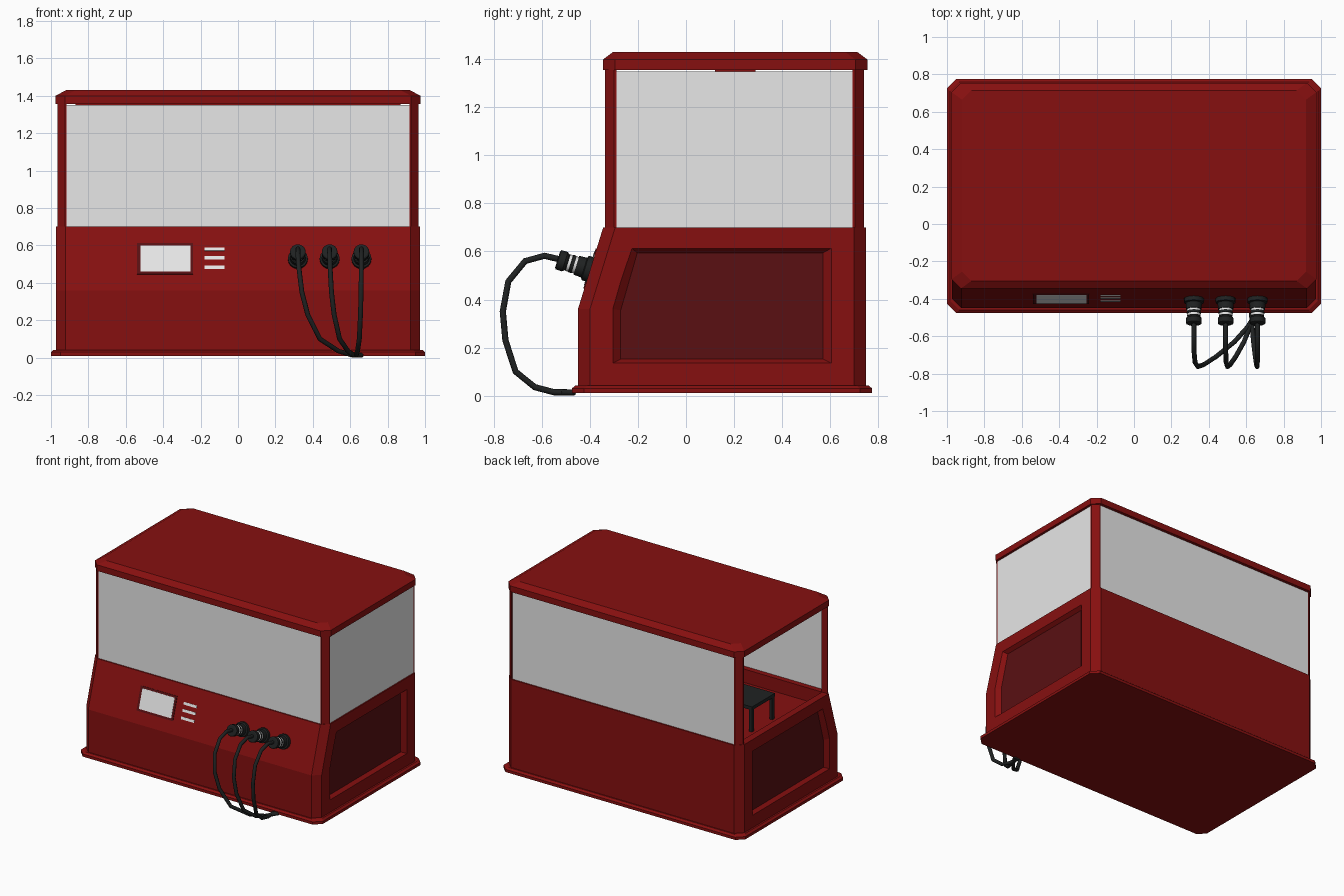
import bpy, bmesh, math
from mathutils import Vector

if "Cube" in bpy.data.objects:
    bpy.data.objects.remove(bpy.data.objects["Cube"])


def material(name, col):
    m = bpy.data.materials.new(name)
    m.diffuse_color = (*col, 1)
    m.use_nodes = True
    m.node_tree.nodes["Principled BSDF"].inputs["Base Color"].default_value = m.diffuse_color
    return m


RED = material("red", (0.24, 0.005, 0.005))
DARK_RED = material("dark red", (0.10, 0.005, 0.006))
GLASS = material("pale glass", (0.8, 0.8, 0.8))
BLACK = material("black", (0.014, 0.016, 0.016))
WHITE = material("white", (0.82, 0.82, 0.82))


def loft(name, rings, mat):
    """Closed solid through rings of equal point count."""
    bm = bmesh.new()
    loops = [[bm.verts.new(p) for p in r] for r in rings]
    n = len(loops[0])
    for a, b in zip(loops, loops[1:]):
        for i in range(n):
            bm.faces.new((a[i], a[(i + 1) % n], b[(i + 1) % n], b[i]))
    bm.faces.new(loops[0][::-1])
    bm.faces.new(loops[-1])
    bmesh.ops.recalc_face_normals(bm, faces=bm.faces)
    me = bpy.data.meshes.new(name)
    bm.to_mesh(me)
    bm.free()
    me.materials.append(mat)
    ob = bpy.data.objects.new(name, me)
    bpy.context.collection.objects.link(ob)
    return ob


def octagon(hx, y0, y1, z, c=0.05):
    return [(-hx + c, y0, z), (hx - c, y0, z), (hx, y0 + c, z), (hx, y1 - c, z),
            (hx - c, y1, z), (-hx + c, y1, z), (-hx, y1 - c, z), (-hx, y0 + c, z)]


def box(name, x0, x1, y0, y1, z0, z1, mat):
    ring = lambda z: [(x0, y0, z), (x1, y0, z), (x1, y1, z), (x0, y1, z)]
    return loft(name, [ring(z0), ring(z1)], mat)


def cut(ob, cutter):
    cutter.hide_render = True
    mod = ob.modifiers.new("cut", 'BOOLEAN')
    mod.operation = 'DIFFERENCE'
    mod.solver = 'EXACT'
    mod.object = cutter
    bpy.context.view_layer.objects.active = ob
    bpy.ops.object.modifier_apply(modifier=mod.name)
    bpy.data.objects.remove(cutter)


# Base plate, cabinet body and roof
loft("base_plate", [octagon(1.0, -0.475, 0.775, 0.01), octagon(1.0, -0.475, 0.775, 0.03),
                    octagon(0.985, -0.46, 0.76, 0.042)], RED)
body = loft("cabinet_body", [octagon(0.972, -0.45, 0.75, 0.03), octagon(0.972, -0.45, 0.75, 0.36),
                             octagon(0.972, -0.345, 0.75, 0.70)], RED)
loft("roof", [octagon(0.975, -0.345, 0.755, 1.355), octagon(0.975, -0.345, 0.755, 1.40),
              octagon(0.92, -0.305, 0.715, 1.43)], RED)
cut(body, box("floor_cutter", -0.92, 0.92, -0.29, 0.695, 0.60, 0.9, RED))

# Recessed side panels
outer = [(-0.305, 0.135), (0.605, 0.135), (0.605, 0.613), (-0.225, 0.613), (-0.305, 0.36)]
inner = [(-0.272, 0.152), (0.57, 0.152), (0.57, 0.594), (-0.203, 0.594), (-0.272, 0.355)]
for s, side in ((1, "right"), (-1, "left")):
    at = lambda pts, x: [(s * x, y, z) for y, z in pts]
    # extend the taper outside the wall so the cut is clean
    wide = [(2 * a[0] - b[0], 2 * a[1] - b[1]) for a, b in zip(outer, inner)]
    cut(body, loft("panel_cutter", [at(inner, 0.942), at(wide, 1.002)], RED))
    loft(side + "_panel", [at(inner, 0.938), at(inner, 0.945)], DARK_RED)

# Corner posts with a chamfered outer edge
for sx in (-1, 1):
    for y, d in ((-0.338, 1), (0.742, -1)):
        prof = [(0.92, y), (0.965, y + 0.045 * d), (0.92, y + 0.045 * d)]
        prof = [(0.925, y), (0.965, y + 0.038 * d), (0.965, y + 0.048 * d),
                (0.917, y + 0.048 * d), (0.917, y)]
        loft("corner_post", [[(sx * px, py, z) for px, py in prof] for z in (0.69, 1.36)], RED)

# Glass panes on front, back and right (the left side is open)
box("front_pane", -0.92, 0.92, -0.336, -0.33, 0.695, 1.35, GLASS)
box("back_pane", -0.92, 0.92, 0.734, 0.74, 0.695, 1.35, GLASS)
box("right_pane", 0.957, 0.963, -0.29, 0.695, 0.695, 1.35, GLASS)

# Ceiling bar and inner table
box("ceiling_bar", -0.87, 0.87, 0.12, 0.29, 1.345, 1.36, RED)
box("table_top", -0.78, 0.78, 0.065, 0.335, 0.765, 0.79, BLACK)
for x in (-0.765, 0.765):
    for y in (0.08, 0.32):
        box("table_leg", x - 0.012, x + 0.012, y - 0.012, y + 0.012, 0.60, 0.77, BLACK)

# Sloped control face
NORMAL = Vector((0, -0.34, 0.105)).normalized()
SLOPE = Vector((0, 0.105, 0.34)).normalized()


def on_slope(x, z):
    return Vector((x, -0.45 + (z - 0.36) * 0.105 / 0.34, z))


def slope_plate(name, x0, x1, z0, z1, thick, mat):
    pts = [on_slope(x0, z0), on_slope(x1, z0), on_slope(x1, z1), on_slope(x0, z1)]
    loft(name, [[p - NORMAL * 0.004 for p in pts], [p + NORMAL * thick for p in pts]], mat)


slope_plate("screen_frame", -0.54, -0.24, 0.445, 0.612, 0.004, DARK_RED)
slope_plate("screen", -0.522, -0.255, 0.46, 0.598, 0.006, WHITE)
for z in (0.482, 0.533, 0.58):
    slope_plate("vent_stripe", -0.18, -0.072, z - 0.009, z + 0.009, 0.003, WHITE)

# Plugs (distance along the normal, radius) and their cables
PROFILE = [(-0.01, 0.053), (0.022, 0.053), (0.026, 0.043), (0.06, 0.041), (0.06, 0.036),
           (0.07, 0.036), (0.075, 0.038), (0.083, 0.038), (0.086, 0.036), (0.096, 0.036),
           (0.10, 0.034), (0.11, 0.042), (0.138, 0.042), (0.142, 0.035)]
PATH = [(-0.52, 0.566, 0), (-0.59, 0.582, 0), (-0.67, 0.56, 0), (-0.74, 0.475, 0.02),
        (-0.763, 0.35, 0.07), (-0.752, 0.23, 0.17), (-0.71, 0.10, 0.38), (-0.63, 0.035, 0.7),
        (-0.55, 0.014, 0.93), (-0.465, 0.013, 1.1)]
N = 16
for x in (0.32, 0.49, 0.66):
    base = on_slope(x, 0.525)
    rings = []
    for d, r in PROFILE:
        rings.append([base + NORMAL * d + r * (Vector((1, 0, 0)) * math.cos(a) + SLOPE * math.sin(a))
                      for a in (2 * math.pi * i / N for i in range(N))])
    plug = loft("plug", rings, BLACK)
    plug.data.materials.append(WHITE)
    for p in plug.data.polygons:
        if p.index // N in (4, 8):      # pale bands
            p.material_index = 1
    bpy.ops.object.select_all(action='DESELECT')
    plug.select_set(True)
    bpy.context.view_layer.objects.active = plug
    bpy.ops.object.shade_smooth_by_angle(angle=math.radians(30))

    cu = bpy.data.curves.new("cable", 'CURVE')
    cu.dimensions = '3D'
    cu.bevel_depth = 0.013
    cu.bevel_resolution = 2
    cu.use_fill_caps = True
    sp = cu.splines.new('POLY')
    sp.points.add(len(PATH) - 1)
    for pt, (y, z, f) in zip(sp.points, PATH):
        pt.co = (x + (0.63 - x) * f, y, z, 1)
    cu.materials.append(BLACK)
    cable = bpy.data.objects.new("cable", cu)
    bpy.context.collection.objects.link(cable)
